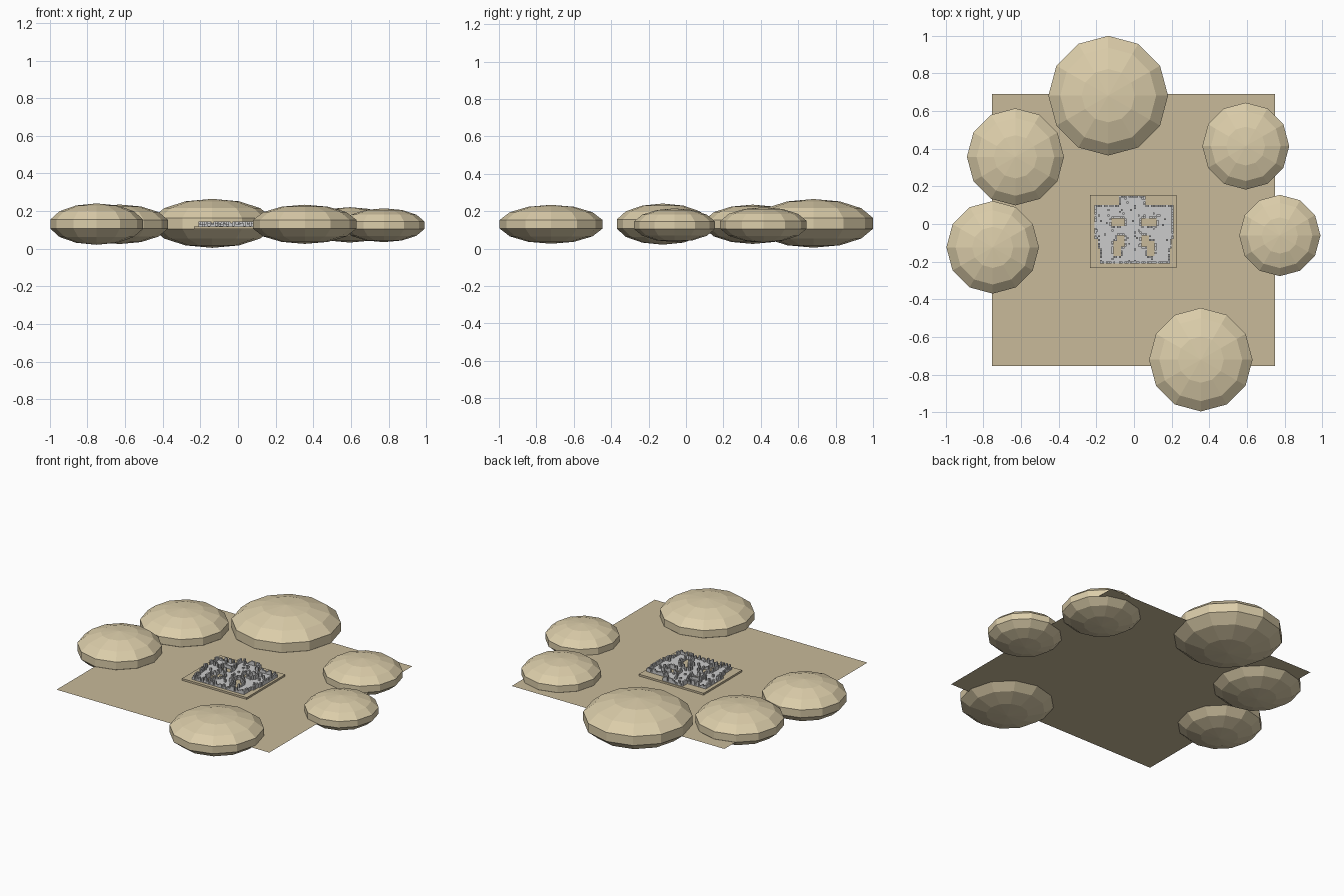
import bpy, bmesh, random
from mathutils import Matrix

if "Cube" in bpy.data.objects:
    bpy.data.objects.remove(bpy.data.objects["Cube"])

random.seed(4)
GROUND = 0.105


def material(name, rgb):
    m = bpy.data.materials.new(name)
    m.diffuse_color = (*rgb, 1)
    m.use_nodes = True
    m.node_tree.nodes["Principled BSDF"].inputs["Base Color"].default_value = m.diffuse_color
    return m


def finish(bm, name, mat=None):
    me = bpy.data.meshes.new(name)
    bm.to_mesh(me)
    bm.free()
    ob = bpy.data.objects.new(name, me)
    bpy.context.collection.objects.link(ob)
    if mat:
        me.materials.append(mat)
    return ob


sand = material("sand", (0.58, 0.49, 0.32))
dune_sand = material("dune_sand", (0.71, 0.61, 0.40))


# flat desert ground
bm = bmesh.new()
bm.faces.new([bm.verts.new((x, y, GROUND)) for x, y in
              ((-0.755, -0.755), (0.75, -0.755), (0.75, 0.69), (-0.755, 0.69))])
finish(bm, "desert_ground", sand)

# flattened dunes: x, y, visible radius, centre height, half height
dunes = [(-0.137, 0.682, 0.318, 0.135, 0.130), (-0.63, 0.357, 0.258, 0.130, 0.105),
         (-0.751, -0.124, 0.246, 0.131, 0.110), (0.594, 0.414, 0.231, 0.127, 0.094),
         (0.775, -0.061, 0.216, 0.125, 0.090), (0.355, -0.721, 0.275, 0.130, 0.104)]
for i, (x, y, r, z, h) in enumerate(dunes):
    bm = bmesh.new()
    bmesh.ops.create_uvsphere(bm, u_segments=12, v_segments=7, radius=1)
    wide = r / 0.975
    bmesh.ops.transform(bm, verts=bm.verts,
                        matrix=Matrix.Translation((x, y, z)) @ Matrix.Diagonal((wide, wide, h, 1)))
    finish(bm, f"dune_{i + 1}", dune_sand)

# low square plinth under the ruin
bm = bmesh.new()
bmesh.ops.create_cube(bm, size=1, matrix=Matrix.Translation((-0.004, -0.039, GROUND + 0.006))
                      @ Matrix.Diagonal((0.458, 0.388, 0.012, 1)))
finish(bm, "ruin_plinth", sand)

# ruin plan: stepped outline and courtyards as x0, x1, y0, y1
CELL = 0.01
PLAN = [(-0.21, 0.215, -0.08, 0.10), (-0.195, 0.20, -0.13, -0.08),
        (-0.18, 0.19, -0.21, -0.12), (-0.08, 0.065, 0.09, 0.155)]
YARDS = [(-0.125, -0.045, -0.01, 0.035), (0.04, 0.12, -0.01, 0.035),
         (-0.11, -0.07, -0.17, -0.09), (-0.09, -0.045, -0.12, -0.06),
         (0.07, 0.115, -0.17, -0.09), (0.04, 0.08, -0.12, -0.06)]


def hit(rects, i, j):
    x, y = (i + 0.5) * CELL, (j + 0.5) * CELL
    return any(a < x < b and c < y < d for a, b, c, d in rects)


SIDES = [(1, 0), (-1, 0), (0, 1), (0, -1)]
cells = {(i, j) for i in range(-24, 24) for j in range(-24, 18)
         if hit(PLAN, i, j) and not hit(YARDS, i, j)}

# paved floor, crumbling walls at every edge, and scattered stumps
height = {}
for i, j in sorted(cells):
    edge = any((i + a, j + b) not in cells for a, b in SIDES)
    h = 0.121
    if edge:
        h = random.choice((0.121, 0.130, 0.138, 0.146, 0.146))
    elif random.random() < 0.05:
        h = random.choice((0.130, 0.138, 0.144))
    height[i, j] = h

# exposed block faces only
bm = bmesh.new()
for (i, j), h in height.items():
    cx, cy, r = (i + 0.5) * CELL, (j + 0.5) * CELL, CELL / 2
    bm.faces.new([bm.verts.new((cx + a * r, cy + b * r, h))
                  for a, b in ((-1, -1), (1, -1), (1, 1), (-1, 1))])
    for a, b in SIDES:
        low = height.get((i + a, j + b), GROUND + 0.012)
        if low < h:
            p = (cx + (a + b) * r, cy + (b - a) * r)
            q = (cx + (a - b) * r, cy + (b + a) * r)
            bm.faces.new([bm.verts.new(v) for v in
                          ((*p, low), (*q, low), (*q, h), (*p, h))])
bmesh.ops.remove_doubles(bm, verts=bm.verts, dist=1e-5)
bmesh.ops.translate(bm, verts=bm.verts, vec=(0, 0, 0))
finish(bm, "stone_ruin")
